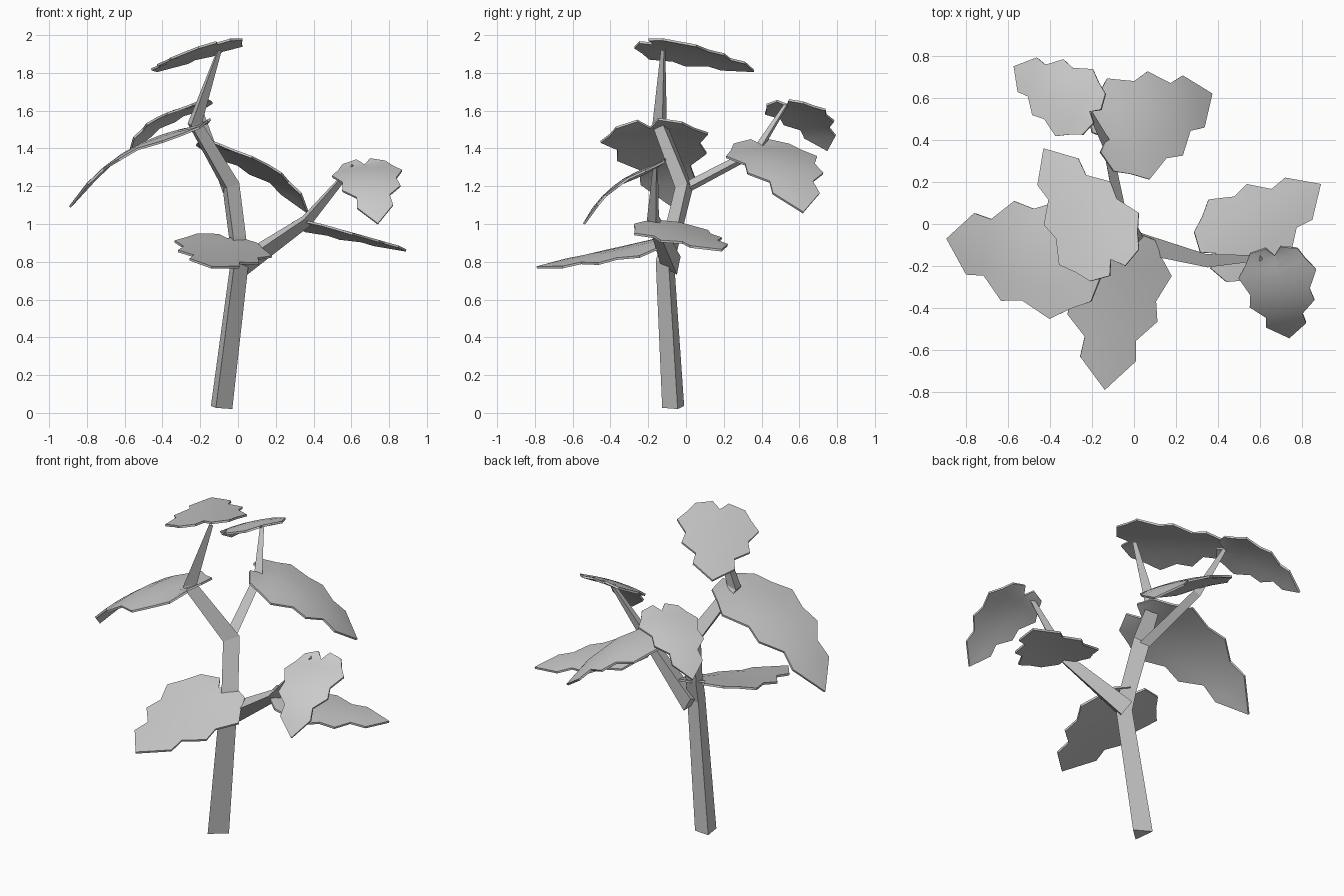
import bpy, bmesh, math
from mathutils import Vector

if "Cube" in bpy.data.objects:
    bpy.data.objects.remove(bpy.data.objects["Cube"])

UP = Vector((0, 0, 1))


def make_object(name, bm):
    bmesh.ops.recalc_face_normals(bm, faces=bm.faces)
    mesh = bpy.data.meshes.new(name)
    bm.to_mesh(mesh)
    bm.free()
    obj = bpy.data.objects.new(name, mesh)
    bpy.context.collection.objects.link(obj)
    return obj


def stem(name, path):
    """Three-sided tapered tube; path = (x, y, z, radius) points."""
    bm = bmesh.new()
    pts = [Vector(p[:3]) for p in path]
    rings = []
    for i, p in enumerate(pts):
        a, b = pts[max(i - 1, 0)], pts[min(i + 1, len(pts) - 1)]
        d1 = (p - a).normalized()
        d2 = (b - p).normalized()
        turn = UP.rotation_difference((d1 + d2).normalized())
        ring = []
        for deg in (13, 133, 253):
            t = math.radians(deg)
            v = Vector((math.cos(t), math.sin(t), 0)) * path[i][3]
            ring.append(bm.verts.new(p + turn @ v))
        rings.append(ring)
    for lo, hi in zip(rings, rings[1:]):
        for k in range(3):
            n = (k + 1) % 3
            bm.faces.new((lo[k], lo[n], hi[n], hi[k]))
    bm.faces.new(rings[0])
    bm.faces.new(rings[-1])
    return make_object(name, bm)


# Leaf rows: midrib position, outline position along the leaf, half width
ROWS = [(0, 0, 0), (.02, -.10, .07), (.07, -.05, .22), (.14, .07, .28),
        (.22, .19, .36), (.37, .37, .275), (.51, .51, .30), (.66, .65, .17),
        (.82, .79, .185), (1, 1, 0)]


def leaf(name, base, tip, normal, bow=0.0, width=1.0):
    """Jagged heart-shaped leaf from base notch to tip, arched by bow."""
    base, tip = Vector(base), Vector(tip)
    axis = tip - base
    size = axis.length
    axis.normalize()
    side = axis.cross(Vector(normal)).normalized()
    up = side.cross(axis)
    bm = bmesh.new()
    grid = []
    for mid, out, half in ROWS:
        row = []
        for t in (-1, -.5, 0, .5, 1):
            u = mid + (out - mid) * abs(t)
            v = half * t * width
            h = 4 * bow * max(u, 0) * (1 - u) - .22 * v * v
            row.append(bm.verts.new(base + size * (axis * u + side * v + up * h)))
        grid.append(row)
    for a, b in zip(grid, grid[1:]):
        for k in range(4):
            bm.faces.new((a[k], a[k + 1], b[k + 1], b[k]))
    bmesh.ops.remove_doubles(bm, verts=bm.verts, dist=1e-5)
    obj = make_object(name, bm)
    thick = obj.modifiers.new("thickness", 'SOLIDIFY')
    thick.thickness = .012
    thick.offset = 0
    bpy.ops.object.select_all(action='DESELECT')
    obj.select_set(True)
    bpy.context.view_layer.objects.active = obj
    bpy.ops.object.modifier_apply(modifier=thick.name)
    bpy.ops.object.shade_smooth_by_angle(angle=math.radians(40))
    return obj


# Main stem and its two side branches
stem("trunk", [(-.097, -.06, .028, .069), (0, -.105, .8, .058), (-.01, -.07, .93, .054),
               (-.045, -.005, 1.2, .056), (-.235, -.135, 1.53, .046), (-.1, -.12, 1.92, .014)])
stem("right_branch", [(.01, -.07, .78, .066), (.36, -.17, 1.02, .038), (.61, -.16, 1.31, .015)])
stem("back_branch", [(-.06, 0, 1.19, .034), (-.135, .38, 1.39, .028), (-.21, .53, 1.63, .013)])

# Leaves
leaf("top_leaf", (-.11, -.17, 1.955), (-.43, .36, 1.81), (-.26, .12, 1), 0)
leaf("back_right_leaf", (-.13, .41, 1.41), (.37, .62, 1.06), (.57, .24, 1), .09, 1.12)
leaf("back_left_leaf", (-.21, .535, 1.63), (-.57, .75, 1.39), (-.47, .2, 1), .09, 1.05)
leaf("left_leaf", (-.22, -.19, 1.51), (-.89, -.07, 1.09), (-.6, 0, 1), .11)
leaf("front_leaf", (-.06, -.1, .92), (-.14, -.79, .77), (.14, -.2, 1), -.01, 1.02)
leaf("low_right_leaf", (.39, -.14, 1.0), (.89, .19, .86), (.22, .1, 1), 0, 1.05)
leaf("high_right_leaf", (.67, -.15, 1.31), (.74, -.54, 1.0), (0, -.75, 1), .11, 1.03)
